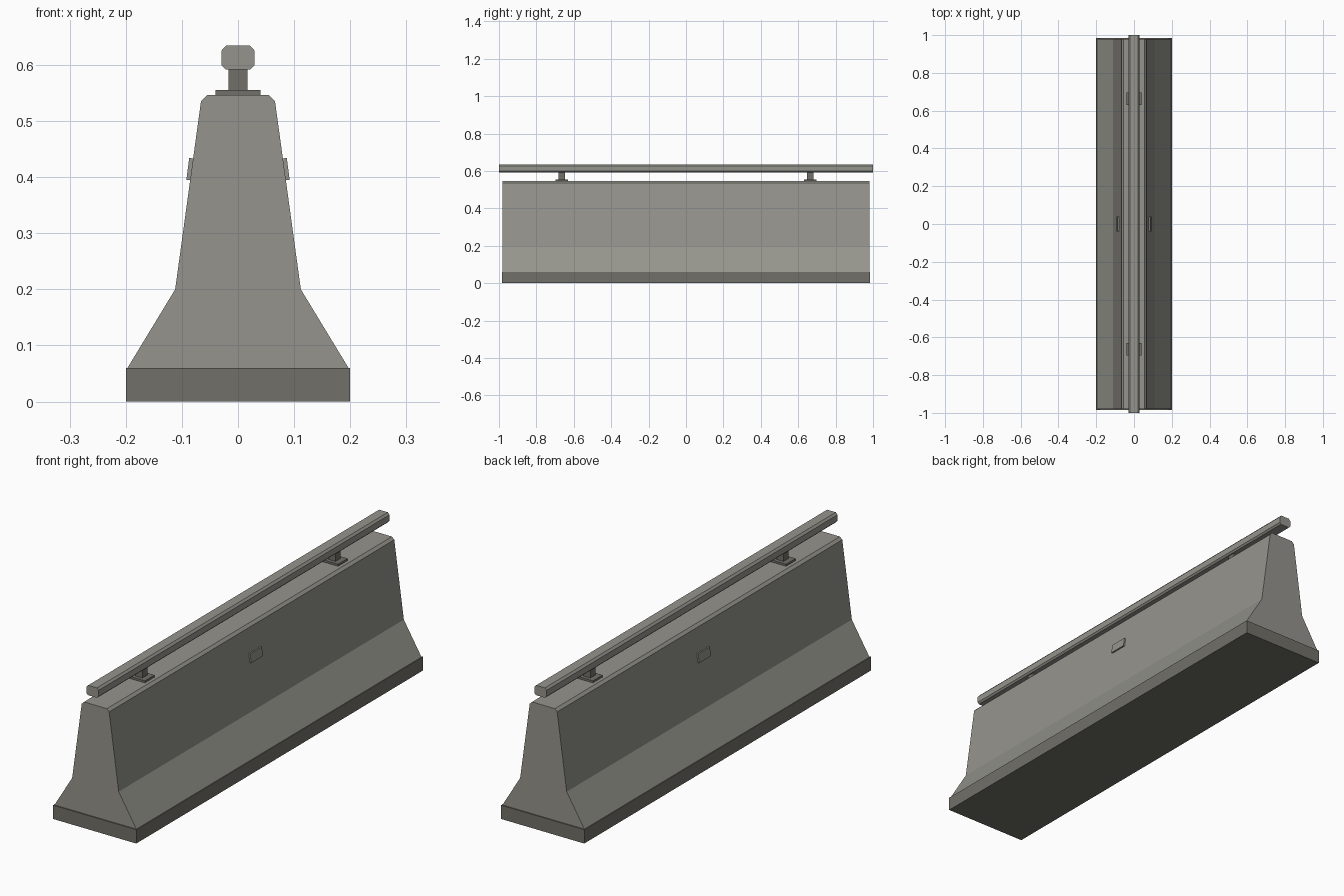
import bpy, bmesh, math

if "Cube" in bpy.data.objects:
    bpy.data.objects.remove(bpy.data.objects["Cube"])


def material(name, rgb):
    m = bpy.data.materials.new(name)
    m.diffuse_color = (*rgb, 1)
    m.use_nodes = True
    m.node_tree.nodes["Principled BSDF"].inputs["Base Color"].default_value = m.diffuse_color
    return m


concrete = material("concrete grey", (0.30, 0.295, 0.265))
dark = material("dark grey", (0.165, 0.162, 0.14))


def extrude_profile(name, points, half_length, mat, y=0.0):
    """Closed x-z outline extruded along y, centred on the given y."""
    bm = bmesh.new()
    verts = [bm.verts.new((x, y - half_length, z)) for x, z in points]
    face = bm.faces.new(verts)
    out = bmesh.ops.extrude_face_region(bm, geom=[face])
    moved = [v for v in out["geom"] if isinstance(v, bmesh.types.BMVert)]
    bmesh.ops.translate(bm, verts=moved, vec=(0, 2 * half_length, 0))
    bmesh.ops.recalc_face_normals(bm, faces=bm.faces)
    mesh = bpy.data.meshes.new(name)
    bm.to_mesh(mesh)
    bm.free()
    mesh.materials.append(mat)
    obj = bpy.data.objects.new(name, mesh)
    bpy.context.collection.objects.link(obj)
    return obj


def mirrored(half):
    """Complete a right-hand outline with its left-hand reflection."""
    return half + [(-x, z) for x, z in reversed(half)]


def box(half_width, z0, z1):
    return mirrored([(half_width, z0), (half_width, z1)])


# Footing and sloped barrier wall
extrude_profile("base", box(0.2, 0, 0.06), 0.985, dark)
wall = [(0.197, 0.06), (0.112, 0.2), (0.066, 0.535), (0.055, 0.546)]
extrude_profile("barrier_wall", mirrored(wall), 0.98, concrete)

# Chamfered top rail
rail = [(0.022, 0.592), (0.029, 0.599), (0.029, 0.626), (0.021, 0.635)]
extrude_profile("top_rail", mirrored(rail), 1.0, concrete)

# Rail supports
for label, y in (("front", -0.664), ("back", 0.664)):
    extrude_profile(label + "_foot_plate", box(0.04, 0.545, 0.555), 0.033, dark, y)
    extrude_profile(label + "_post", box(0.017, 0.555, 0.594), 0.017, dark, y)

# Small plates lying on the wall slope
for label, s in (("right", 1), ("left", -1)):
    outline = [(0.080, 0.394), (0.092, 0.395), (0.087, 0.434), (0.075, 0.433)]
    extrude_profile(label + "_marker", [(s * x, z) for x, z in outline], 0.04, concrete)
